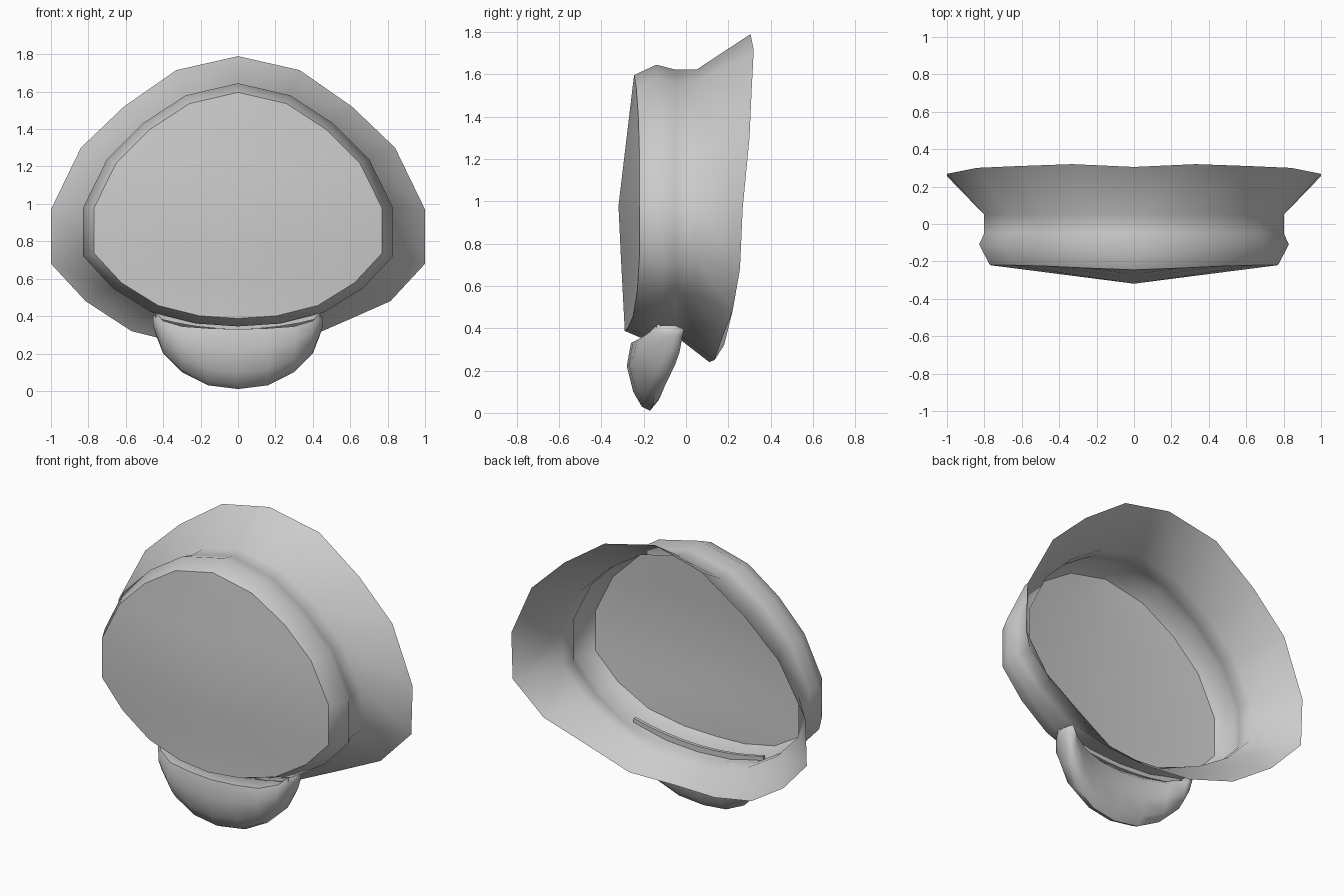
import bpy, math

if "Cube" in bpy.data.objects:
    bpy.data.objects.remove(bpy.data.objects["Cube"])


def make(name, verts, faces, angle=60):
    me = bpy.data.meshes.new(name)
    me.from_pydata(verts, [], faces)
    me.validate()
    ob = bpy.data.objects.new(name, me)
    bpy.context.collection.objects.link(ob)
    bpy.ops.object.select_all(action='DESELECT')
    ob.select_set(True)
    bpy.context.view_layer.objects.active = ob
    bpy.ops.object.mode_set(mode='EDIT')
    bpy.ops.mesh.select_all(action='SELECT')
    bpy.ops.mesh.remove_doubles(threshold=0.0005)
    bpy.ops.mesh.normals_make_consistent(inside=False)
    bpy.ops.object.mode_set(mode='OBJECT')
    bpy.ops.object.shade_smooth_by_angle(angle=math.radians(angle))
    return ob


def closed(half):
    # right half from top to bottom, then mirrored back up the left
    return half + [(-x, y, z) for x, y, z in half[-2:0:-1]]


def bridge(rows, cyclic=True):
    n = len(rows[0])
    verts = [p for r in rows for p in r]
    faces = [(k*n+i, k*n+(i+1) % n, (k+1)*n+(i+1) % n, (k+1)*n+i)
             for k in range(len(rows)-1) for i in range(n if cyclic else n-1)]
    return verts, faces


# Half outline of the widest part of the body (x, z)
outline = [(0, 1.645), (.28, 1.58), (.51, 1.43), (.70, 1.24), (.828, .98),
           (.828, .72), (.67, .55), (.46, .42), (.22, .36), (0, .345)]
N = len(outline)


def ring(scale, ys):
    return [(x*scale, y, .95+(z-.95)*scale) for (x, z), y in zip(outline, ys)]


front_y = [-.245, -.235, -.225, -.22, -.22, -.22, -.23, -.25, -.275, -.29]
front = ring(.93, front_y)
bulge = ring(1, [-.14, -.135, -.12, -.11, -.11, -.11, -.12, -.14, -.17, -.19])
neck1 = ring(.967, [-.05]*N)
neck2 = ring(.967, [.05]*6 + [.045, .03, .01, .0])
neck2 = [(x, y, z - (.04 if i > 7 else 0)) for i, (x, y, z) in enumerate(neck2)]
rim = [(0, .305, 1.79), (.33, .32, 1.715), (.61, .31, 1.52), (.84, .30, 1.30),
       (1, .268, .97), (1, .255, .68), (.815, .22, .48), (.57, .18, .32),
       (.29, .135, .25), (0, .11, .24)]
rim_ring = closed(rim)
rim_ring[7] = (.555, .175, .365)   # right lower edge is cut straight

# Shell: rounded band and flared rear flange
verts, faces = bridge([closed(front), closed(bulge), closed(neck1), closed(neck2), rim_ring])

# Front plate: creased gently along a middle spine
def spine(z):
    y = -.32 + .075*(z-.97)/.63 if z > .97 else -.32 + .03*(.97-z)/.57
    return (0, y, z)

for s in (1, -1):
    base = len(verts)
    verts += [(s*x, y, z) for x, y, z in front]
    verts += [front[0]] + [spine(p[2]) for p in front[1:-1]] + [front[-1]]
    faces += [(base+i, base+i+1, base+N+i+1, base+N+i) for i in range(N-1)]
make("shell", verts, faces, 50)

# Chin guard: cross-sections swept from tip to tip
# x, bottom z, top z, top front y, front y, bottom y, back y
cols = [(0, .01, .33, -.26, -.28, -.17, -.10), (.16, .03, .335, -.25, -.27, -.16, -.09),
        (.30, .10, .345, -.23, -.25, -.14, -.06), (.40, .20, .375, -.18, -.20, -.09, -.02),
        (.435, .29, .412, -.14, -.155, -.07, -.01), (.455, .35, .395, -.11, -.12, -.07, -.035)]


def section(c, s):
    x, b, t, tf, f, by, k = c
    h = t-b
    pts = [(tf, t), (f, b+h*.66), (f+(by-f)*.28, b+h*.28), (f+(by-f)*.65, b+h*.06),
           (by, b), (by+(k-by)*.55, b+h*.15), (by+(k-by)*.85, b+h*.5),
           (k, b+h*.87), (k-.04, t)]
    return [(s*x, y, z) for y, z in pts]


rows = [section(c, -1) for c in cols[:0:-1]] + [section(c, 1) for c in cols]
v, f = bridge(rows)
m = len(rows[0])
f += [tuple(range(m)), tuple(range(len(v)-m, len(v)))]
make("chin_guard", v, f, 60)

# Thin lip of the chin guard showing inside the shell
lip = []
for i in range(9):
    x = -.44 + .11*i
    k = (x/.44)**2
    lip.append([(x, -.12, .33+.06*k), (x, -.12, .39+.055*k),
                (x, -.14, .39+.055*k), (x, -.14, .33+.06*k)])
v, f = bridge(lip)
f += [(0, 1, 2, 3), tuple(range(len(v)-4, len(v)))]
make("chin_inner_lip", v, f, 30)
